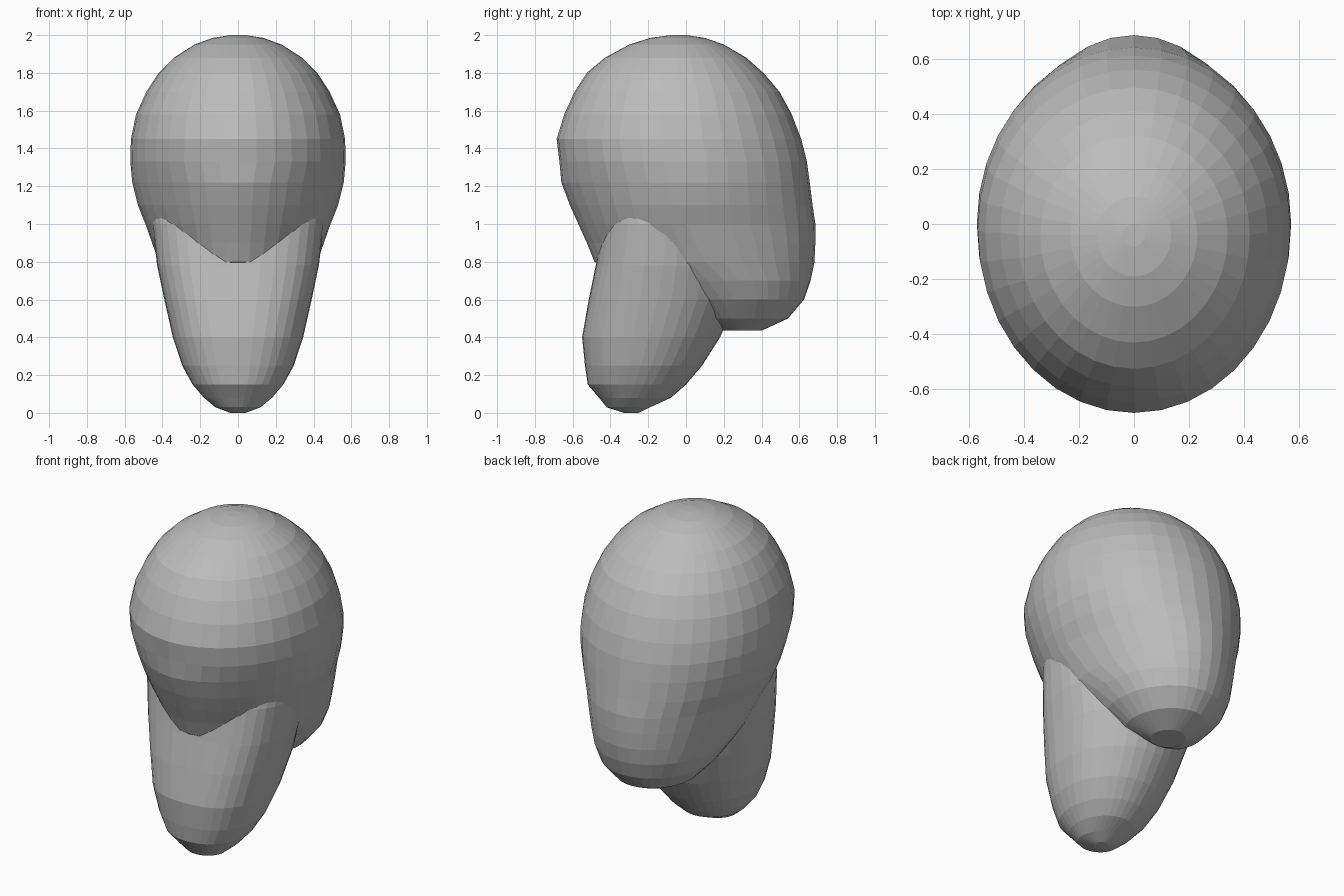
import bpy, bmesh, math

grey = bpy.data.materials.new("plain grey")
grey.diffuse_color = (0.5, 0.5, 0.5, 1)
SEG = 36


def loft(name, rings):
    """Stack horizontal rings: z, front y, back y, widest y, half width, front and back roundness."""
    bm = bmesh.new()
    loops = []
    for z, front, back, mid, w, nf, nb in rings:
        loop = []
        for i in range(SEG):
            a = 2 * math.pi * i / SEG
            c, s = math.cos(a), math.sin(a)
            n, depth = (nf, mid - front) if s < 0 else (nb, back - mid)
            x = math.copysign(abs(c) ** (2 / n), c) * w
            y = mid + math.copysign(abs(s) ** (2 / n), s) * depth
            loop.append(bm.verts.new((x, y, z)))
        loops.append(loop)
    for lo, hi in zip(loops, loops[1:]):
        for i in range(SEG):
            j = (i + 1) % SEG
            bm.faces.new((lo[i], lo[j], hi[j], hi[i]))
    bm.faces.new(loops[0][::-1])
    bm.faces.new(loops[-1])
    bmesh.ops.recalc_face_normals(bm, faces=bm.faces)
    me = bpy.data.meshes.new(name)
    bm.to_mesh(me)
    bm.free()
    me.materials.append(grey)
    ob = bpy.data.objects.new(name, me)
    bpy.context.collection.objects.link(ob)
    return ob


# Skull: egg-shaped, with the sloping eye plane below the brow
head = loft("head", [
    (0.435, 0.20, 0.40, 0.29, 0.10, 2, 2),
    (0.50, 0.05, 0.54, 0.27, 0.23, 2, 2),
    (0.60, -0.10, 0.625, 0.25, 0.32, 2, 2),
    (0.70, -0.30, 0.66, 0.20, 0.375, 2, 2),
    (0.80, -0.485, 0.68, 0.10, 0.42, 1.8, 2),
    (0.90, -0.525, 0.685, 0.05, 0.455, 1.8, 2),
    (1.00, -0.57, 0.685, 0.0, 0.49, 1.8, 2),
    (1.10, -0.615, 0.67, 0.0, 0.53, 1.8, 2),
    (1.22, -0.66, 0.655, 0.0, 0.56, 1.83, 2),
    (1.33, -0.67, 0.64, 0.0, 0.57, 2, 2),
    (1.45, -0.685, 0.61, -0.02, 0.567, 2, 2),
    (1.58, -0.645, 0.56, -0.03, 0.54, 2, 2),
    (1.70, -0.59, 0.495, -0.03, 0.485, 2, 2),
    (1.80, -0.525, 0.41, -0.04, 0.42, 2, 2),
    (1.88, -0.43, 0.32, -0.04, 0.34, 2, 2),
    (1.95, -0.30, 0.20, -0.04, 0.23, 2, 2),
    (1.985, -0.19, 0.10, -0.04, 0.135, 2, 2),
    (2.00, -0.08, 0.0, -0.04, 0.04, 2, 2),
])

# Jaw: squarer muzzle whose upper corners form the cheeks
jaw = loft("jaw", [
    (0.00, -0.33, -0.25, -0.29, 0.04, 2, 2),
    (0.03, -0.42, -0.19, -0.31, 0.12, 2, 2),
    (0.08, -0.46, -0.08, -0.29, 0.18, 2.1, 2),
    (0.15, -0.52, 0.0, -0.27, 0.24, 2.2, 2),
    (0.25, -0.535, 0.085, -0.24, 0.295, 2.3, 2),
    (0.40, -0.55, 0.18, -0.20, 0.345, 2.4, 2),
    (0.60, -0.515, 0.27, -0.15, 0.39, 2.6, 2),
    (0.78, -0.478, 0.28, -0.12, 0.428, 2.7, 2),
    (1.00, -0.44, 0.25, -0.10, 0.455, 2.8, 2),
    (1.14, -0.40, 0.20, -0.10, 0.45, 2.8, 2),
])

# Fuse the two into one skin
fuse = head.modifiers.new("fuse", 'BOOLEAN')
fuse.operation = 'UNION'
fuse.solver = 'EXACT'
fuse.object = jaw
bpy.context.view_layer.objects.active = head
bpy.ops.object.modifier_apply(modifier="fuse")
bpy.data.objects.remove(jaw)
